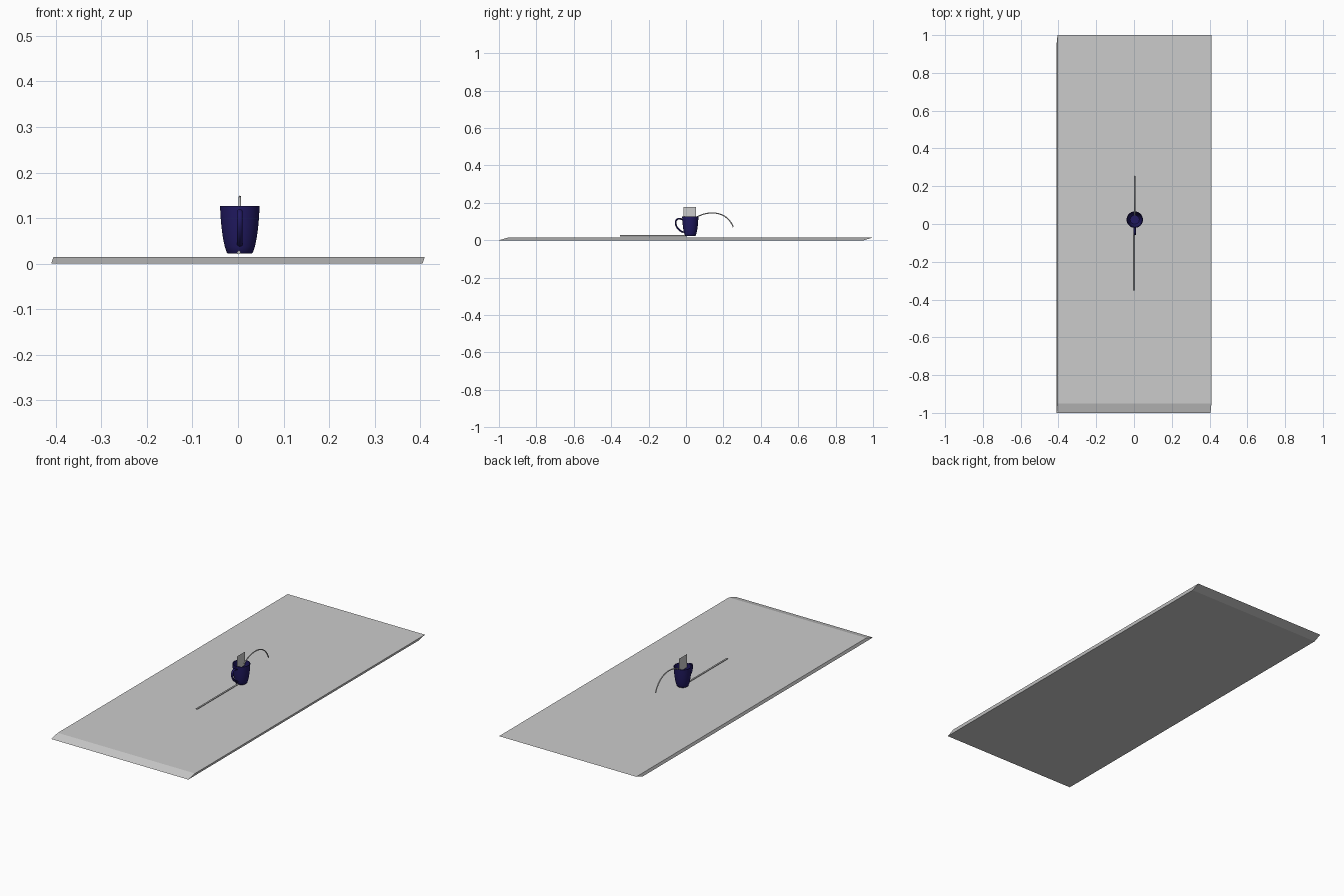
import bpy, bmesh, math

if "Cube" in bpy.data.objects:
    bpy.data.objects.remove(bpy.data.objects["Cube"])

MX, MY = 0.004, 0.023   # mug axis


def mesh_object(name, verts, faces):
    me = bpy.data.meshes.new(name)
    me.from_pydata(verts, [], faces)
    bm = bmesh.new()
    bm.from_mesh(me)
    bmesh.ops.recalc_face_normals(bm, faces=bm.faces)
    bm.to_mesh(me)
    bm.free()
    ob = bpy.data.objects.new(name, me)
    bpy.context.collection.objects.link(ob)
    return ob


def smooth(ob, angle=40):
    bpy.ops.object.select_all(action='DESELECT')
    ob.select_set(True)
    bpy.context.view_layer.objects.active = ob
    bpy.ops.object.shade_smooth_by_angle(angle=math.radians(angle))


def tube(name, path, radius, sides=12, squash=1.0):
    """Tube along a path of (y, z) points in the plane x = MX."""
    verts, n = [], len(path)
    for i, (y, z) in enumerate(path):
        a, b = path[max(i - 1, 0)], path[min(i + 1, n - 1)]
        ty, tz = b[0] - a[0], b[1] - a[1]
        l = math.hypot(ty, tz)
        ny, nz = -tz / l, ty / l
        for k in range(sides):
            t = 2 * math.pi * k / sides
            s = radius * squash * math.sin(t)
            verts.append((MX + radius * math.cos(t), y + ny * s, z + nz * s))
    faces = [(i * sides + k, i * sides + (k + 1) % sides,
              (i + 1) * sides + (k + 1) % sides, (i + 1) * sides + k)
             for i in range(n - 1) for k in range(sides)]
    faces += [tuple(range(sides)), tuple(range((n - 1) * sides, n * sides))]
    ob = mesh_object(name, verts, faces)
    smooth(ob)
    return ob


def bezier(p0, p1, p2, p3, n=24):
    return [tuple((1 - t) ** 3 * a + 3 * t * (1 - t) ** 2 * b + 3 * t * t * (1 - t) * c + t ** 3 * d
                  for a, b, c, d in zip(p0, p1, p2, p3))
            for t in (i / n for i in range(n + 1))]


blue = bpy.data.materials.new("dark_blue")
blue.diffuse_color = (0.015, 0.01, 0.12, 1)
blue.use_nodes = True
blue.node_tree.nodes["Principled BSDF"].inputs["Base Color"].default_value = blue.diffuse_color

# Sheared base slab: the top is shifted against the bottom
lo = [(-0.41, -1), (0.405, -1), (0.405, 0.95), (-0.41, 0.95)]
verts = [(x, y, 0) for x, y in lo] + [(x + 0.005, y + 0.05, 0.015) for x, y in lo]
mesh_object("base_slab", verts, [(0, 1, 2, 3), (4, 5, 6, 7)] +
            [(i, (i + 1) % 4, (i + 1) % 4 + 4, i + 4) for i in range(4)])

# Mug body: hollow lathe
profile = [(0.026, 0.022), (0.029, 0.025), (0.033, 0.037), (0.037, 0.056), (0.040, 0.078),
           (0.042, 0.1), (0.0435, 0.126), (0.0425, 0.127), (0.040, 0.126), (0.0385, 0.1),
           (0.036, 0.078), (0.033, 0.056), (0.029, 0.037), (0.024, 0.029)]
S = 48
verts = [(MX + r * math.cos(2 * math.pi * k / S), MY + r * math.sin(2 * math.pi * k / S), z)
         for r, z in profile for k in range(S)]
faces = [(i * S + k, i * S + (k + 1) % S, (i + 1) * S + (k + 1) % S, (i + 1) * S + k)
         for i in range(len(profile) - 1) for k in range(S)]
faces += [tuple(range(S)), tuple(range((len(profile) - 1) * S, len(profile) * S))]
mug = mesh_object("mug_body", verts, faces)
mug.data.materials.append(blue)
smooth(mug)

# Mug handle
handle = tube("mug_handle", bezier((-0.017, 0.11), (-0.07, 0.135), (-0.068, 0.06), (-0.012, 0.042)),
              0.006, squash=0.75)
handle.data.materials.append(blue)

# Upright paper-thin tag in the mug
mesh_object("tag", [(MX, -0.013, 0.105), (MX, 0.053, 0.105), (MX, 0.053, 0.177), (MX, -0.013, 0.177)],
            [(0, 1, 2, 3)])

# Curved string leaving the mug at the back
tube("string", bezier((0.045, 0.115), (0.1, 0.158), (0.215, 0.168), (0.253, 0.07)), 0.003)

# Straight stick lying in front
stick = tube("stick", [(-0.352, 0.0245), (0.005, 0.0245)], 0.004)
stick.location.x = -0.002
